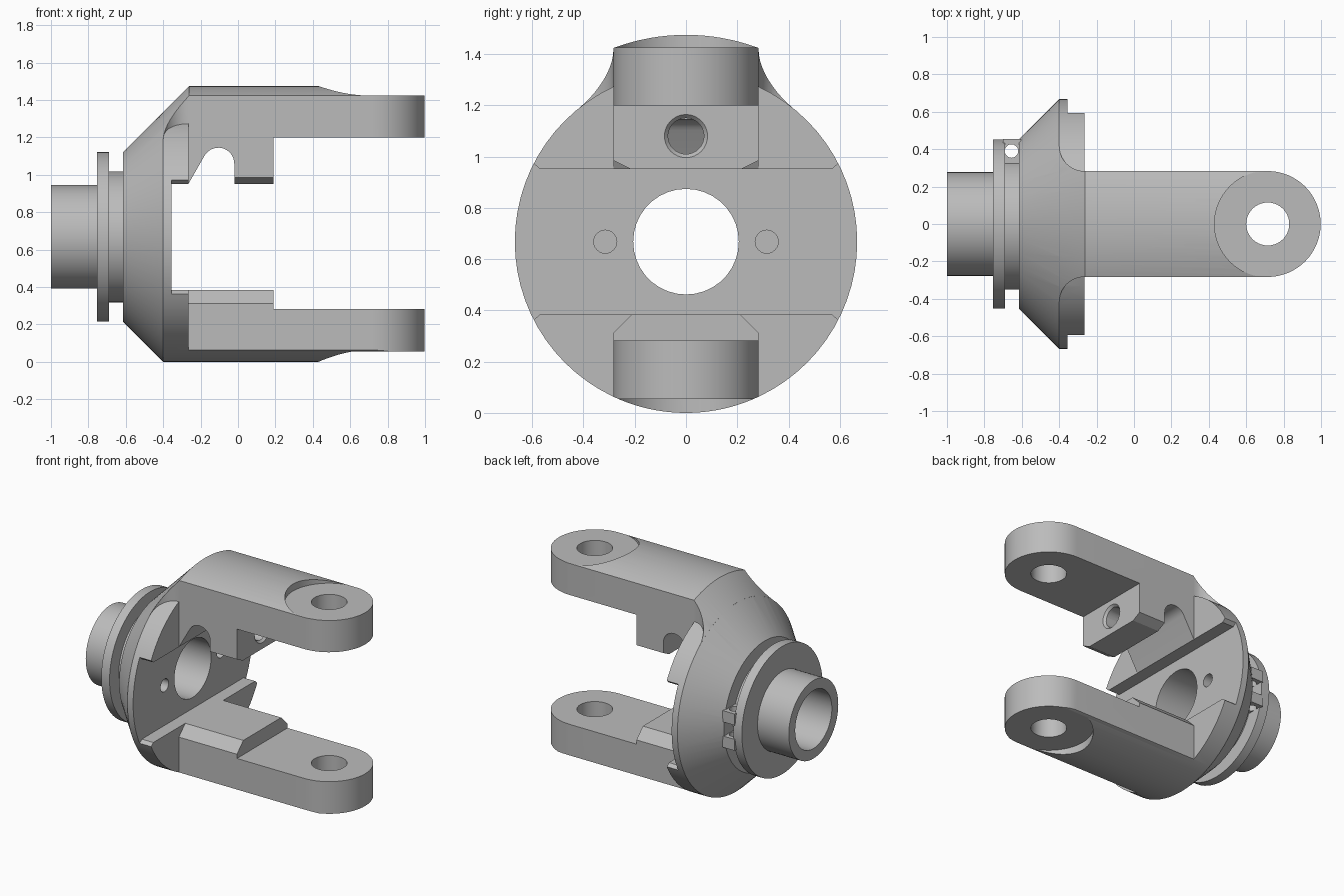
import bpy, bmesh
from math import cos, sin, pi, radians

if "Cube" in bpy.data.objects:
    bpy.data.objects.remove(bpy.data.objects["Cube"])

AXIS_Z = 0.668      # height of the hub axis
DISC_R = 0.668      # rim radius of the hub
TOWER_R = 0.807     # outer radius of the upper arm
ARM_W = 0.283       # half width of both arms
EYE_X = 0.715       # centre of the arm eyes

steel = bpy.data.materials.new("grey_steel")
steel.use_nodes = True
steel.diffuse_color = (0.5, 0.5, 0.5, 1)
steel.node_tree.nodes["Principled BSDF"].inputs["Base Color"].default_value = (0.5, 0.5, 0.5, 1)


def finish(name, bm):
    bmesh.ops.recalc_face_normals(bm, faces=bm.faces)
    mesh = bpy.data.meshes.new(name)
    bm.to_mesh(mesh)
    bm.free()
    mesh.materials.append(steel)
    obj = bpy.data.objects.new(name, mesh)
    bpy.context.collection.objects.link(obj)
    return obj


def prism(name, outline, axis, lo, hi):
    """Extrude a 2D outline along x, y or z."""
    place = {"x": lambda a, b, d: (d, a, b),
             "y": lambda a, b, d: (a, d, b),
             "z": lambda a, b, d: (a, b, d)}[axis]
    bm = bmesh.new()
    low = [bm.verts.new(place(a, b, lo)) for a, b in outline]
    high = [bm.verts.new(place(a, b, hi)) for a, b in outline]
    bm.faces.new(low)
    bm.faces.new(high)
    for i in range(len(low)):
        j = (i + 1) % len(low)
        bm.faces.new((low[i], low[j], high[j], high[i]))
    return finish(name, bm)


def arc(cx, cy, r, start, end, steps):
    angles = [radians(start + (end - start) * i / steps) for i in range(steps + 1)]
    return [(cx + r * cos(t), cy + r * sin(t)) for t in angles]


def rod(name, axis, a, b, r, lo, hi, sides=32):
    return prism(name, arc(a, b, r, 0, 360, sides)[:-1], axis, lo, hi)


def box(name, x, y, z):
    return prism(name, [(x[0], y[0]), (x[1], y[0]), (x[1], y[1]), (x[0], y[1])], "z", *z)


def lathe(name, profile, sides=72):
    """Revolve (x, radius) points around the hub axis; ends lie on the axis."""
    bm = bmesh.new()
    rings = []
    for x, r in profile:
        rings.append([bm.verts.new((x, r * cos(2 * pi * i / sides),
                                    AXIS_Z + r * sin(2 * pi * i / sides))) for i in range(sides)])
    bm.faces.new(rings[0])
    bm.faces.new(rings[-1])
    for p, q in zip(rings, rings[1:]):
        for i in range(sides):
            j = (i + 1) % sides
            bm.faces.new((p[i], p[j], q[j], q[i]))
    return finish(name, bm)


def combine(obj, other, operation):
    """Apply a boolean and discard the helper."""
    mod = obj.modifiers.new("boolean", "BOOLEAN")
    mod.operation, mod.solver, mod.object = operation, "EXACT", other
    bpy.context.view_layer.update()
    graph = bpy.context.evaluated_depsgraph_get()
    mesh = bpy.data.meshes.new_from_object(obj.evaluated_get(graph))
    obj.modifiers.clear()
    obj.data = mesh
    bpy.data.objects.remove(other)


def cut(obj, other):
    combine(obj, other, "DIFFERENCE")


def chamfer_corners(obj, y, z, dy, dz, lo, hi):
    """Trim a pair of corners, mirrored in y, along x."""
    for s in (-1, 1):
        tri = [(s * (y - dy), z), (s * (y + dy), z + 2 * dz), (s * (y + dy), z - dz),
               (s * (y - dy), z - dz)]
        cut(obj, prism("corner_cutter", tri, "x", lo, hi))


# Hub: sleeve, collar, groove, cone and rim
yoke = lathe("yoke", [(-1, 0.277), (-0.755, 0.277), (-0.755, 0.453), (-0.69, 0.453),
                      (-0.69, 0.35), (-0.615, 0.35), (-0.615, 0.453),
                      (-0.4, DISC_R), (-0.265, DISC_R)])
# Cross slot with bevelled ends
cut(yoke, box("slot_cutter", (-0.355, 0.2), (-1, 1), (AXIS_Z - 0.284, AXIS_Z + 0.284)))
for side in (-1, 1):
    for up in (-1, 1):
        bevel = [(side * 0.57, AXIS_Z + up * 0.27), (side * 0.57, AXIS_Z + up * 0.284),
                 (side * 0.67, AXIS_Z + up * 0.37), (side * 0.67, AXIS_Z + up * 0.27)]
        cut(yoke, prism("slot_end_cutter", bevel, "x", -0.355, 0))

# Upper arm: plan outline with root fillets and a round eye
fillet = arc(-0.265, -ARM_W - 0.135, 0.135, 180, 90, 10)
plan = fillet + arc(EYE_X, 0, ARM_W, -90, 90, 32) + [(x, -y) for x, y in reversed(fillet)]
upper_arm = prism("upper_arm", plan, "z", 0.9, 1.6)
combine(upper_arm, lathe("upper_envelope", [(-0.615, 0.453), (-0.261, TOWER_R), (1.2, TOWER_R)], 144),
        "INTERSECT")
side_shape = ([(-0.5, 0.952), (-0.265, 0.952)] + arc(-0.105, 1.06, 0.085, 150, 0, 14)
              + [(-0.02, 0.952), (0.19, 0.952), (0.19, 1.2), (1.2, 1.2), (1.2, 1.7), (-0.5, 1.7)])
combine(upper_arm, prism("upper_side", side_shape, "y", -0.8, 0.8), "INTERSECT")
chamfer_corners(upper_arm, ARM_W, 0.952, 0.065, 0.033, -0.1, 0.3)

# Threaded hole with countersink in the upper lug
cut(upper_arm, rod("lug_hole_cutter", "x", 0, 1.08, 0.07, -0.1, 0.3))
sink = lathe("countersink_cutter", [(0.172, 0.068), (0.192, 0.086)], 32)
sink.location.z = 1.08 - AXIS_Z
cut(upper_arm, sink)

# Lower arm with raised pad
lower_plan = [(-0.32, -ARM_W)] + arc(EYE_X, 0, ARM_W, -90, 90, 32) + [(-0.32, ARM_W)]
lower_arm = prism("lower_arm", lower_plan, "z", -0.1, 0.5)
combine(lower_arm, lathe("lower_envelope", [(-0.5, DISC_R), (1.2, DISC_R)], 144), "INTERSECT")
step_shape = [(-0.5, -0.3), (-0.5, 0.384), (0.19, 0.384), (0.19, 0.283), (1.2, 0.283), (1.2, -0.3)]
combine(lower_arm, prism("lower_side", step_shape, "y", -0.8, 0.8), "INTERSECT")
for side in (-1, 1):
    edge = [(side * 0.21, 0.386), (side * 0.3, 0.296), (side * 0.3, 0.4), (side * 0.21, 0.4)]
    cut(lower_arm, prism("pad_edge_cutter", edge, "x", -0.265, 0.3))

# Spot faces and eye holes
cut(upper_arm, rod("spot_cutter", "z", EYE_X, 0, ARM_W + 0.002, 1.425, 1.8, 64))
cut(lower_arm, rod("spot_cutter", "z", EYE_X, 0, ARM_W + 0.002, -0.5, 0.055, 64))
for arm in (upper_arm, lower_arm):
    cut(arm, rod("eye_cutter", "z", EYE_X, 0, 0.115, -0.5, 2, 40))
    combine(yoke, arm, "UNION")

# Groove lugs with a pin hole
for z in (0.54, 0.72):
    lug = box("groove_lug", (-0.7, -0.605), (0.28, 0.455), (z, z + 0.08))
    cut(lug, rod("pin_cutter", "z", -0.655, 0.39, 0.036, 0, 1.5, 20))
    combine(yoke, lug, "UNION")

# Main bore and two blind dowel holes
cut(yoke, rod("bore_cutter", "x", 0, AXIS_Z, 0.206, -1.2, -0.2, 36))
for side in (-1, 1):
    cut(yoke, rod("dowel_cutter", "x", side * 0.315, AXIS_Z, 0.045, -0.52, -0.2, 24))

# Smooth the turned surfaces, keep the machined edges
bpy.ops.object.select_all(action="DESELECT")
yoke.select_set(True)
bpy.context.view_layer.objects.active = yoke
bpy.ops.object.shade_smooth_by_angle(angle=radians(25))
